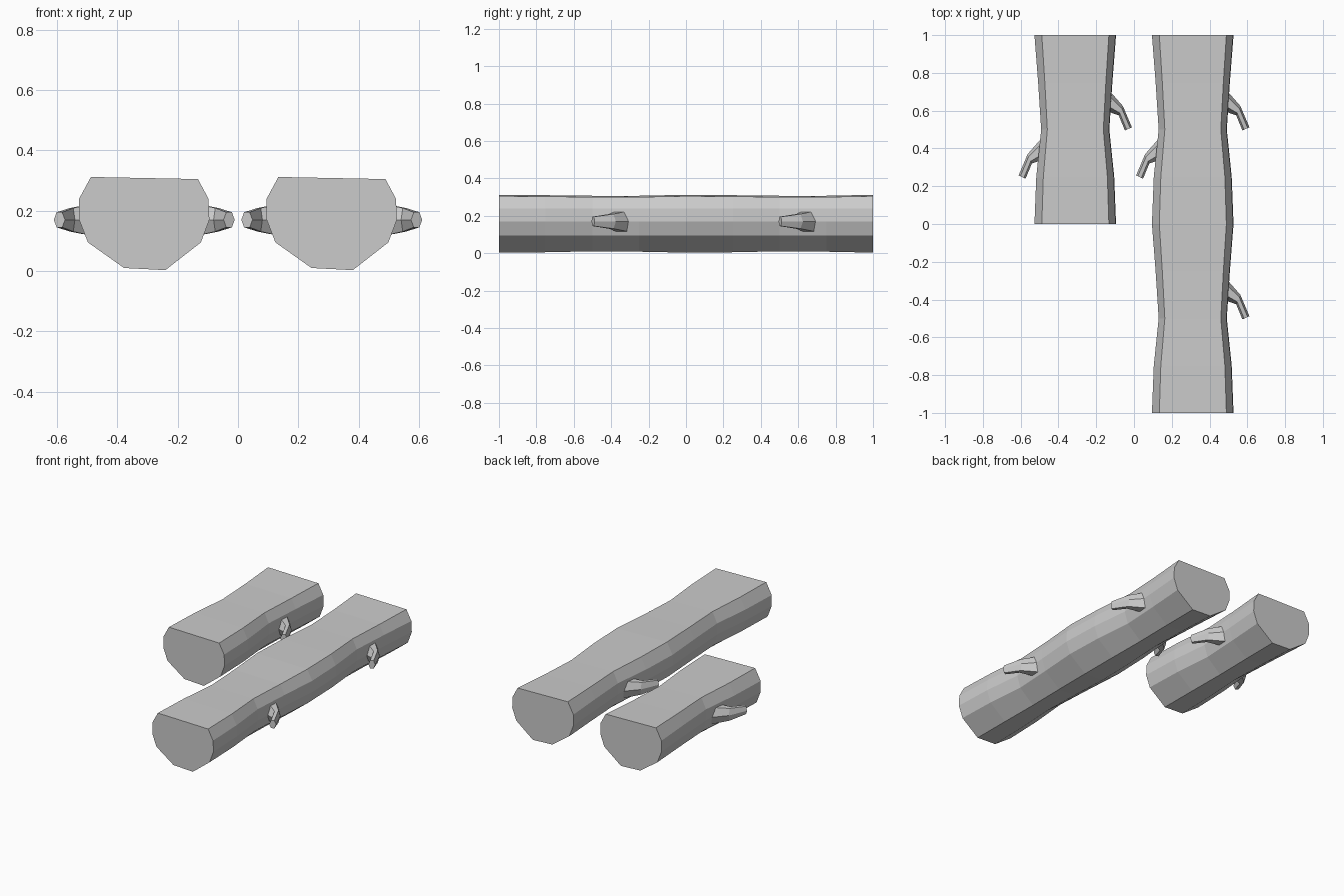
import bpy
from mathutils import Vector

if "Cube" in bpy.data.objects:
    bpy.data.objects.remove(bpy.data.objects["Cube"])

# Flat-topped log cross-section (x from log centre, z)
SECTION = [(-0.177, 0.312), (0.178, 0.305), (0.213, 0.24), (0.216, 0.17), (0.188, 0.095),
           (0.07, 0.003), (-0.067, 0.01), (-0.187, 0.095), (-0.216, 0.17), (-0.216, 0.24)]
# Waist of each one-unit length: (y offset, width scale, top drop, bottom rise)
WAIST = [(0, 1.0, 0, 0), (0.25, 0.955, 0.002, 0.002), (0.5, 0.835, 0.005, 0.007),
         (0.75, 0.91, 0.005, 0.005)]
# Branch stub rings: inner edge (x, y), outer edge (x, y), half height
STUB = [((0.16, 0.60), (0.16, 0.73), 0.056),
        ((0.23, 0.575), (0.252, 0.625), 0.039),
        ((0.263, 0.495), (0.30, 0.512), 0.025)]


def loft(name, rings):
    """Closed, flat-faced skin through equal-sized rings."""
    n = len(rings[0])
    verts = [v for r in rings for v in r]
    faces = [(i * n + j, i * n + (j + 1) % n, (i + 1) * n + (j + 1) % n, (i + 1) * n + j)
             for i in range(len(rings) - 1) for j in range(n)]
    faces += [tuple(range(n))[::-1], tuple(range(len(verts) - n, len(verts)))]
    mesh = bpy.data.meshes.new(name)
    mesh.from_pydata(verts, [], faces)
    obj = bpy.data.objects.new(name, mesh)
    bpy.context.collection.objects.link(obj)
    # consistent outward normals
    import bmesh
    bm = bmesh.new()
    bm.from_mesh(mesh)
    bmesh.ops.recalc_face_normals(bm, faces=bm.faces)
    bm.to_mesh(mesh)
    bm.free()
    return obj


def log(name, cx, start, units):
    rings = []
    for k in range(units * 4 + 1):
        off, s, drop, rise = WAIST[k % 4]
        rings.append([(cx + x * s, start + k * 0.25,
                       z - drop if z > 0.3 else z + rise if z < 0.05 else z)
                      for x, z in SECTION])
    return loft(name, rings)


def stub(name, cx, dy, side=1):
    # hexagonal rings; side = -1 mirrors to the left of the log
    hexagon = [(1, 0), (0.5, 1), (-0.5, 1), (-1, 0), (-0.5, -1), (0.5, -1)]
    rings = []
    for a, b, h in STUB:
        a, b = Vector(a), Vector(b)
        mid, half = (a + b) / 2, (b - a) / 2
        rings.append([(cx + side * (mid + half * c).x, dy + (mid + half * c).y, 0.17 + h * s)
                      for c, s in hexagon])
    return loft(name, rings)


LONG_X, SHORT_X = 0.311, -0.311

# Logs
log("long_log", LONG_X, -1, 2)
log("short_log", SHORT_X, 0, 1)

# Broken branch stubs
stub("long_log_branch_front_right", LONG_X, -1)
stub("long_log_branch_back_right", LONG_X, 0)
stub("long_log_branch_left", LONG_X, -0.255, -1)
stub("short_log_branch_right", SHORT_X, 0)
stub("short_log_branch_left", SHORT_X, -0.255, -1)
